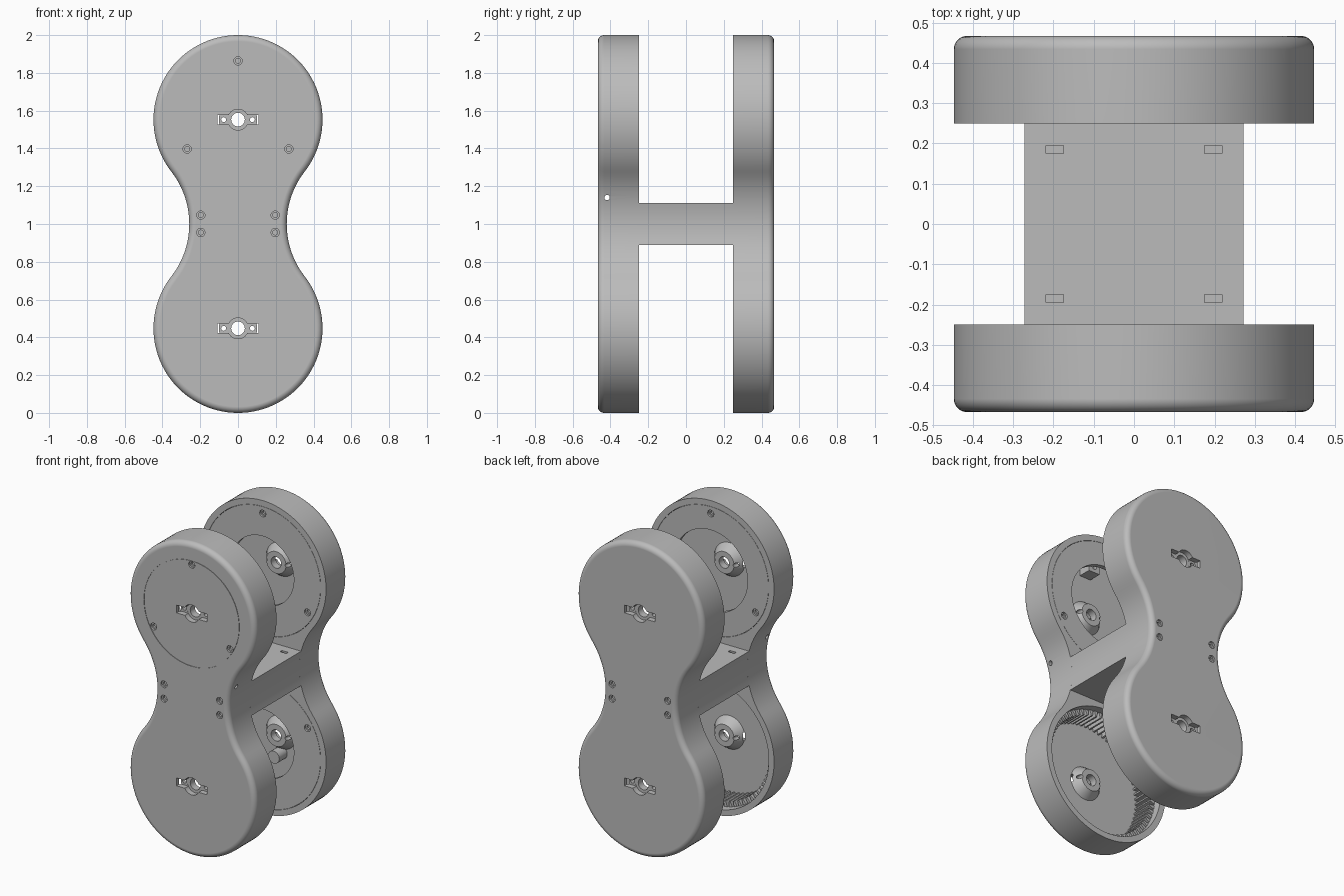
import bpy, bmesh, math
from math import cos, sin, radians
from mathutils import Matrix, Vector

cube = bpy.data.objects.get("Cube")
if cube:
    bpy.data.objects.remove(cube, do_unlink=True)

grey = bpy.data.materials.new("plain grey")
grey.use_nodes = True
grey.diffuse_color = (0.5, 0.5, 0.5, 1)
grey.node_tree.nodes["Principled BSDF"].inputs["Base Color"].default_value = (0.5, 0.5, 0.5, 1)

# Main sizes: lobes, neck, plate depth
LOBE, TOP, NECK = 0.4475, 1.5525, 0.258
RISE = TOP - 1
LOW = 1 - RISE
INNER, FLOOR, OUTER = 0.25, 0.44, 0.467
CAVITY = 0.41
ARC = (NECK**2 + RISE**2 - LOBE**2) / (2 * (LOBE - NECK))
ARC_X = NECK + ARC
TANGENT = math.degrees(math.atan2(RISE, ARC_X))


def make(name, bm):
    bmesh.ops.recalc_face_normals(bm, faces=bm.faces)
    mesh = bpy.data.meshes.new(name)
    bm.to_mesh(mesh)
    bm.free()
    mesh.materials.append(grey)
    obj = bpy.data.objects.new(name, mesh)
    bpy.context.collection.objects.link(obj)
    return obj


def arc(cx, cz, r, a0, a1, n):
    angles = [radians(a0 + (a1 - a0) * i / n) for i in range(n + 1)]
    return [(cx + r * cos(a), cz + r * sin(a)) for a in angles]


def prism(name, points, y0, y1, rounding=0):
    bm = bmesh.new()
    face = bm.faces.new([bm.verts.new((x, y0, z)) for x, z in points])
    new = bmesh.ops.extrude_face_region(bm, geom=[face])["geom"]
    verts = [v for v in new if isinstance(v, bmesh.types.BMVert)]
    bmesh.ops.translate(bm, verts=verts, vec=(0, y1 - y0, 0))
    bmesh.ops.recalc_face_normals(bm, faces=bm.faces)
    if rounding:
        rim = [e for e in bm.edges if all(abs(v.co.y - y1) < 1e-5 for v in e.verts)]
        bmesh.ops.bevel(bm, geom=rim, offset=rounding, segments=6, profile=0.5, affect='EDGES')
    return make(name, bm)


def rod(name, x, z, y0, y1, r0, r1=None, sides=32):
    # Cylinder or cone along y, from radius r0 at y0 to r1 at y1
    bm = bmesh.new()
    bmesh.ops.create_cone(bm, cap_ends=True, segments=sides, radius1=r0,
                          radius2=r0 if r1 is None else r1, depth=y1 - y0,
                          matrix=Matrix.Translation((x, (y0 + y1) / 2, z)) @ Matrix.Rotation(radians(-90), 4, 'X'))
    return make(name, bm)


def box(name, centre, size):
    bm = bmesh.new()
    bmesh.ops.create_cube(bm, size=1, matrix=Matrix.Translation(centre) @ Matrix.Diagonal((*size, 1)))
    return make(name, bm)


def cut(obj, cutter):
    cutter.hide_render = True
    mod = obj.modifiers.new("cut", 'BOOLEAN')
    mod.operation, mod.solver, mod.object = 'DIFFERENCE', 'EXACT', cutter
    bpy.context.view_layer.objects.active = obj
    bpy.ops.object.modifier_apply(modifier=mod.name)
    bpy.data.objects.remove(cutter, do_unlink=True)


def rod_cut(obj, side, x, z, depth0, depth1, r, sides=32):
    y0, y1 = sorted((side * depth0, side * depth1))
    cut(obj, rod("cutter", x, z, y0, y1, r, sides=sides))


def screw_hole(obj, side, x, z, surface, inward):
    # Counterbore with a narrower blind hole behind it
    for r, depth in ((0.022, 0.012), (0.013, 0.024)):
        rod_cut(obj, side, x, z, surface - inward * 0.01, surface + inward * depth, r, 20)


def axle_cuts(obj, side, z):
    # Keyed recess on the outside, axle hole and two pin holes right through
    cut(obj, box("cutter", (0, side * 0.457, z), (0.216, 0.05, 0.05)))
    rod_cut(obj, side, 0, z, 0.431, 0.49, 0.055)
    rod_cut(obj, side, 0, z, 0.3, 0.5, 0.036)
    for x in (-0.076, 0.076):
        rod_cut(obj, side, x, z, 0.3, 0.5, 0.013, 16)


def around(z, r, start):
    return [(r * cos(radians(start + 120 * i)), z + r * sin(radians(start + 120 * i))) for i in range(3)]


# Waisted outline made from four tangent arcs
outline = (arc(0, TOP, LOBE, -TANGENT, 180 + TANGENT, 72)[:-1]
           + arc(-ARC_X, 1, ARC, TANGENT, -TANGENT, 20)[:-1]
           + arc(0, LOW, LOBE, 180 - TANGENT, 360 + TANGENT, 72)[:-1]
           + arc(ARC_X, 1, ARC, 180 + TANGENT, 180 - TANGENT, 20)[:-1])

for side, label, opening in ((-1, "front", 0.26), (1, "back", 0.22)):
    # Hollow plate
    plate = prism(label + "_plate", outline, side * INNER, side * OUTER, 0.033)
    for z in (TOP, LOW):
        rod_cut(plate, side, 0, z, INNER - 0.02, FLOOR, CAVITY, 96)
        axle_cuts(plate, side, z)
    for x in (-0.197, 0.197):
        for z in (0.955, 1.047):
            screw_hole(plate, side, x, z, OUTER, -1)

    # Conical axle hubs
    for z, level in ((TOP, "upper"), (LOW, "lower")):
        r0, r1 = (0.07, 0.11) if side > 0 else (0.11, 0.07)
        y0, y1 = sorted((side * 0.385, side * 0.445))
        hub = rod(f"{label}_{level}_hub", 0, z, y0, y1, r0, r1, 48)
        axle_cuts(hub, side, z)

        # Inner lids with a round opening; the front lower gear stays open
        if side < 0 and z == LOW:
            continue
        y0, y1 = sorted((side * INNER, side * 0.28))
        lid = rod(f"{label}_{level}_lid", 0, z, y0, y1, 0.4085, sides=96)
        rod_cut(lid, side, 0, z, 0.2, 0.3, opening, 64)
        for x, hz in around(z, 0.365, 90 if z == TOP else -90):
            screw_hole(lid, side, x, hz, INNER, 1)

front = bpy.data.objects["front_plate"]

# Cable hole across the front plate
hole = rod("cutter", 0, 0, -0.7, 0.7, 0.014, sides=16)
hole.data.transform(Matrix.Translation((0, -0.418, 1.14)) @ Matrix.Rotation(radians(90), 4, 'Z'))
cut(front, hole)

# Fine circular seam and three mounting screws on the front
seam = rod("seam_cutter", 0, TOP, -0.48, -0.464, 0.338, sides=96)
rod_cut(seam, -1, 0, TOP, 0.45, 0.5, 0.335, 96)
cut(front, seam)
for i, (x, z) in enumerate(around(TOP, 0.311, 90)):
    screw_hole(front, -1, x, z, OUTER, -1)
    block = box(f"screw_block_{i + 1}", (x, -0.4, z), (0.08, 0.085, 0.08))
    rod_cut(block, -1, x, z, 0.34, 0.38, 0.018, 16)

# Internal ring gear with tapered teeth
bm = bmesh.new()
TEETH = 72
for i in range(TEETH):
    turn = Matrix.Translation((0, 0, LOW)) @ Matrix.Rotation(math.tau * i / TEETH, 4, 'Y')
    section = [(0.375, -0.005), (0.375, 0.005), (0.412, 0.012), (0.412, -0.012)]
    rings = [[bm.verts.new(turn @ Vector((r, y, w))) for r, w in section] for y in (-0.442, -0.3)]
    bm.faces.new(rings[0])
    bm.faces.new(rings[1])
    for k in range(4):
        j = (k + 1) % 4
        bm.faces.new((rings[0][k], rings[0][j], rings[1][j], rings[1][k]))
make("front_lower_ring_gear", bm)

# Small drive pinion beneath the back lower hub
rod("drive_pinion", 0, LOW - 0.13, 0.36, 0.445, 0.04, sides=20)

# Crossbar following the waist, with nut slots on its top
half = math.degrees(math.asin(0.11 / ARC))
waist = (arc(ARC_X, 1, ARC, 180 + half, 180 - half, 8)
         + arc(-ARC_X, 1, ARC, half, -half, 8))
bar = prism("crossbar", waist, -INNER - 0.0005, INNER + 0.0005)
for x in (-0.197, 0.197):
    for y in (-0.185, 0.185):
        cut(bar, box("cutter", (x, y, 1.08), (0.044, 0.02, 0.1)))

# Smooth shading with sharp edges and clean flat faces
bpy.ops.object.select_all(action='DESELECT')
parts = [o for o in bpy.context.scene.objects if o.type == 'MESH' and grey.name in o.data.materials]
for obj in parts:
    obj.select_set(True)
bpy.context.view_layer.objects.active = front
bpy.ops.object.shade_smooth_by_angle(angle=radians(30))
for obj in parts:
    mod = obj.modifiers.new("even_normals", 'WEIGHTED_NORMAL')
    mod.keep_sharp = True
